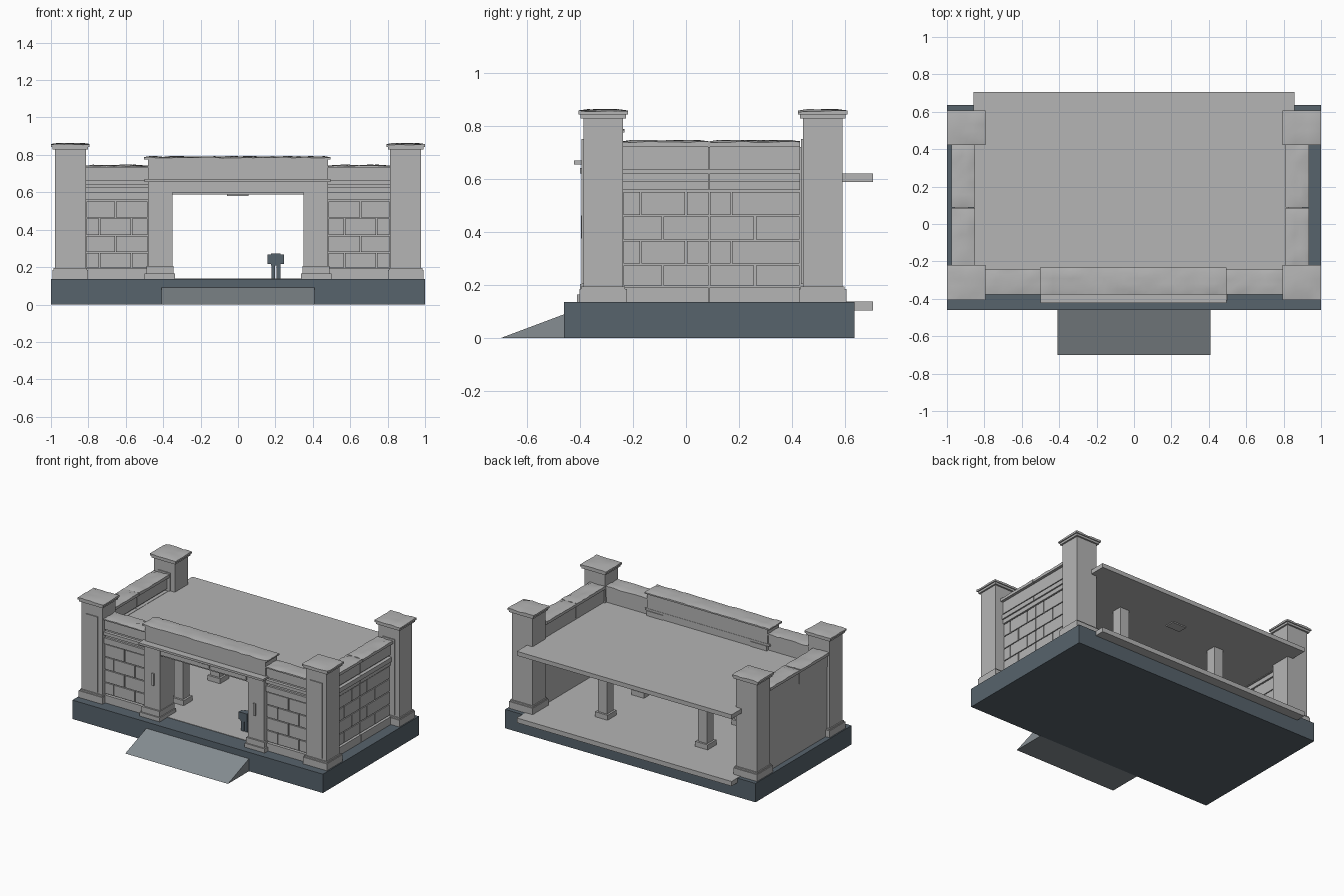
import bpy, bmesh, random
from mathutils import Vector

random.seed(4)
if "Cube" in bpy.data.objects:
    bpy.data.objects.remove(bpy.data.objects["Cube"], do_unlink=True)


def material(name, rgb):
    m = bpy.data.materials.new(name)
    m.use_nodes = True
    m.diffuse_color = (*rgb, 1)
    m.node_tree.nodes["Principled BSDF"].inputs["Base Color"].default_value = (*rgb, 1)
    return m


stone = material("pale stone", (0.46, 0.46, 0.46))
slate = material("dark slate", (0.095, 0.125, 0.15))
ramp_grey = material("ramp grey", (0.24, 0.27, 0.29))


def finish(name, bm, mat):
    bmesh.ops.recalc_face_normals(bm, faces=bm.faces)
    me = bpy.data.meshes.new(name)
    bm.to_mesh(me)
    bm.free()
    me.materials.append(mat)
    ob = bpy.data.objects.new(name, me)
    bpy.context.collection.objects.link(ob)
    return ob


def boxes(name, bounds, mat=stone):
    """One object from a list of (x0, x1, y0, y1, z0, z1) blocks."""
    bm = bmesh.new()
    for x0, x1, y0, y1, z0, z1 in bounds:
        verts = bmesh.ops.create_cube(bm, size=1)["verts"]
        for v in verts:
            v.co = Vector((x1 if v.co.x > 0 else x0, y1 if v.co.y > 0 else y0,
                           z1 if v.co.z > 0 else z0))
    return finish(name, bm, mat)


def coping(name, x0, x1, y0, y1, z0, z1):
    """Weathered capping stone: uneven crown with softened rim."""
    bm = bmesh.new()
    nx, ny = (max(5, round((b - a) / 0.035)) for a, b in ((x0, x1), (y0, y1)))
    bmesh.ops.create_grid(bm, x_segments=nx, y_segments=ny, size=0.5)
    for v in bm.verts:
        rim = max(abs(v.co.x), abs(v.co.y)) > 0.49
        top = z1 - (0.008 if rim else 0.003) + random.uniform(-0.003, 0.003)
        v.co = Vector((x0 + (v.co.x + 0.5) * (x1 - x0), y0 + (v.co.y + 0.5) * (y1 - y0), top))
    new = bmesh.ops.extrude_face_region(bm, geom=bm.faces[:], use_keep_orig=True)["geom"]
    for v in new:
        if isinstance(v, bmesh.types.BMVert):
            v.co.z = z0
    ob = finish(name, bm, stone)
    bpy.ops.object.select_all(action='DESELECT')
    ob.select_set(True)
    bpy.context.view_layer.objects.active = ob
    bpy.ops.object.shade_smooth_by_angle(angle=0.7)


def courses(start, end, odd, even):
    """Brick intervals (low, high, z0, z1) in four running-bond rows."""
    levels = [0.195, 0.278, 0.37, 0.462, 0.555]
    for i in range(4):
        cuts = [start] + (odd if i % 2 else even) + [end]
        for a, b in zip(cuts, cuts[1:]):
            yield a + 0.003, b - 0.003, levels[i] + 0.003, levels[i + 1] - 0.003


def flip(b, s):
    """Mirror block bounds across x when s is -1."""
    return (b[0], b[1], *b[2:]) if s > 0 else (-b[1], -b[0], *b[2:])


# Plinth and entry ramp
boxes("plinth", [(-1, 1, -0.46, 0.635, 0, 0.136)], slate)
bm = bmesh.new()
ends = [[bm.verts.new((x, y, z)) for y, z in ((-0.70, 0), (-0.46, 0), (-0.46, 0.09))]
        for x in (-0.41, 0.41)]
bm.faces.new(ends[0])
bm.faces.new(ends[1])
for i in range(3):
    j = (i + 1) % 3
    bm.faces.new((ends[0][i], ends[0][j], ends[1][j], ends[1][i]))
finish("entry_ramp", bm, ramp_grey)

# Tiled floor and roof slabs
tile = 0.343
for name, z0, z1 in (("floor_tiles", 0.105, 0.139), ("roof_tiles", 0.589, 0.62)):
    boxes(name, [((i - 2.5) * tile, (i - 1.5) * tile, 0.705 - (j + 1) * tile, 0.705 - j * tile, z0, z1)
                 for i in range(5) for j in range(3)])
boxes("ceiling_panel", [(-0.058, 0.055, 0.39, 0.46, 0.581, 0.59)])

# Corner columns
for s, side in ((1, "left"), (-1, "right")):
    for y, end in ((-0.312, "front"), (0.515, "back")):
        def block(hx, hy, z0, z1):
            return (s * 0.896 - hx, s * 0.896 + hx, y - hy, y + hy, z0, z1)
        label = end + "_" + side + "_column"
        boxes(label, [block(0.083, 0.074, 0.136, 0.83), block(0.095, 0.09, 0.136, 0.185),
                      block(0.09, 0.083, 0.185, 0.195), block(0.095, 0.086, 0.828, 0.843)])
        c = s * 0.896
        boxes(label + "_panel", [(c - 0.048, c + 0.048, y - 0.081, y - 0.07, 0.205, 0.75)])
        coping(label + "_cap", *block(0.103, 0.093, 0.843, 0.864))

# Side walls, both with their brick face towards +x
for dx, side in ((0, "left"), (-1.785, "right")):
    boxes(side + "_wall_core", [(0.825 + dx, 0.9 + dx, -0.24, 0.445, 0.136, 0.72)])
    boxes(side + "_wall_bricks", [(0.89 + dx, 0.91 + dx, *b) for b in
                                  courses(-0.238, 0.43, [-0.17, 0, 0.087, 0.17], [-0.087, 0.087, 0.26])])
    trims, uppers = [], []
    for y0, y1 in ((-0.238, 0.085), (0.089, 0.43)):
        trims += [(0.87 + dx, 0.922 + dx, y0, y1, 0.136, 0.192),
                  (0.87 + dx, 0.915 + dx, y0, y1, 0.558, 0.588),
                  (0.87 + dx, 0.925 + dx, y0, y1, 0.588, 0.62)]
        uppers.append((0.82 + dx, 0.915 + dx, y0, y1, 0.634, 0.725))
        coping(side + "_wall_coping", 0.81 + dx, 0.935 + dx, y0, y1, 0.72, 0.748)
    boxes(side + "_wall_trim", trims)
    boxes(side + "_wall_parapet", uppers)

# Front walls and gate pilasters
for s, side in ((1, "left"), (-1, "right")):
    boxes(side + "_front_wall", [flip(b, s) for b in (
        (0.46, 0.83, -0.35, -0.255, 0.136, 0.735), (0.46, 0.83, -0.372, -0.26, 0.136, 0.192),
        (0.46, 0.83, -0.365, -0.26, 0.558, 0.6), (0.46, 0.83, -0.372, -0.26, 0.622, 0.645),
        (0.46, 0.83, -0.362, -0.25, 0.66, 0.735))])
    boxes(side + "_front_bricks", [flip((a, b, -0.36, -0.34, z0, z1), s) for a, b, z0, z1 in
                                   courses(0.48, 0.812, [0.655], [0.57, 0.74])])
    x0, x1 = sorted((s * 0.482, s * 0.812))
    coping(side + "_front_coping", x0, x1, -0.377, -0.243, 0.732, 0.748)
    boxes(side + "_gate_pilaster", [flip(b, s) for b in (
        (0.35, 0.48, -0.388, -0.235, 0.136, 0.655), (0.338, 0.5, -0.41, -0.225, 0.136, 0.165),
        (0.345, 0.49, -0.4, -0.23, 0.165, 0.205), (0.396, 0.415, -0.396, -0.38, 0.375, 0.462))])

# Gate lintel
boxes("gate_lintel", [(-0.48, 0.48, -0.385, -0.24, 0.6, 0.655),
                      (-0.345, 0.34, -0.393, -0.3, 0.61, 0.65),
                      (-0.5, 0.495, -0.422, -0.24, 0.655, 0.67),
                      (-0.482, 0.482, -0.372, -0.242, 0.67, 0.778)])
boxes("lintel_plate", [(-0.053, 0.05, -0.4, -0.39, 0.62, 0.642)])
coping("gate_coping", -0.503, 0.495, -0.378, -0.232, 0.776, 0.794)

# Interior pillars
for x in (-0.4, 0.4):
    for y in (-0.07, 0.345):
        boxes("interior_pillar", [(x - 0.036, x + 0.036, y - 0.036, y + 0.036, 0.136, 0.59),
                                  (x - 0.05, x + 0.05, y - 0.05, y + 0.05, 0.136, 0.175)])

# Small standing figure in the gateway
boxes("figure", [(0.178, 0.199, -0.218, -0.18, 0.139, 0.212), (0.205, 0.226, -0.218, -0.18, 0.139, 0.212),
                 (0.177, 0.227, -0.222, -0.176, 0.208, 0.272), (0.157, 0.177, -0.216, -0.182, 0.216, 0.268),
                 (0.227, 0.247, -0.216, -0.182, 0.216, 0.268)], slate)
